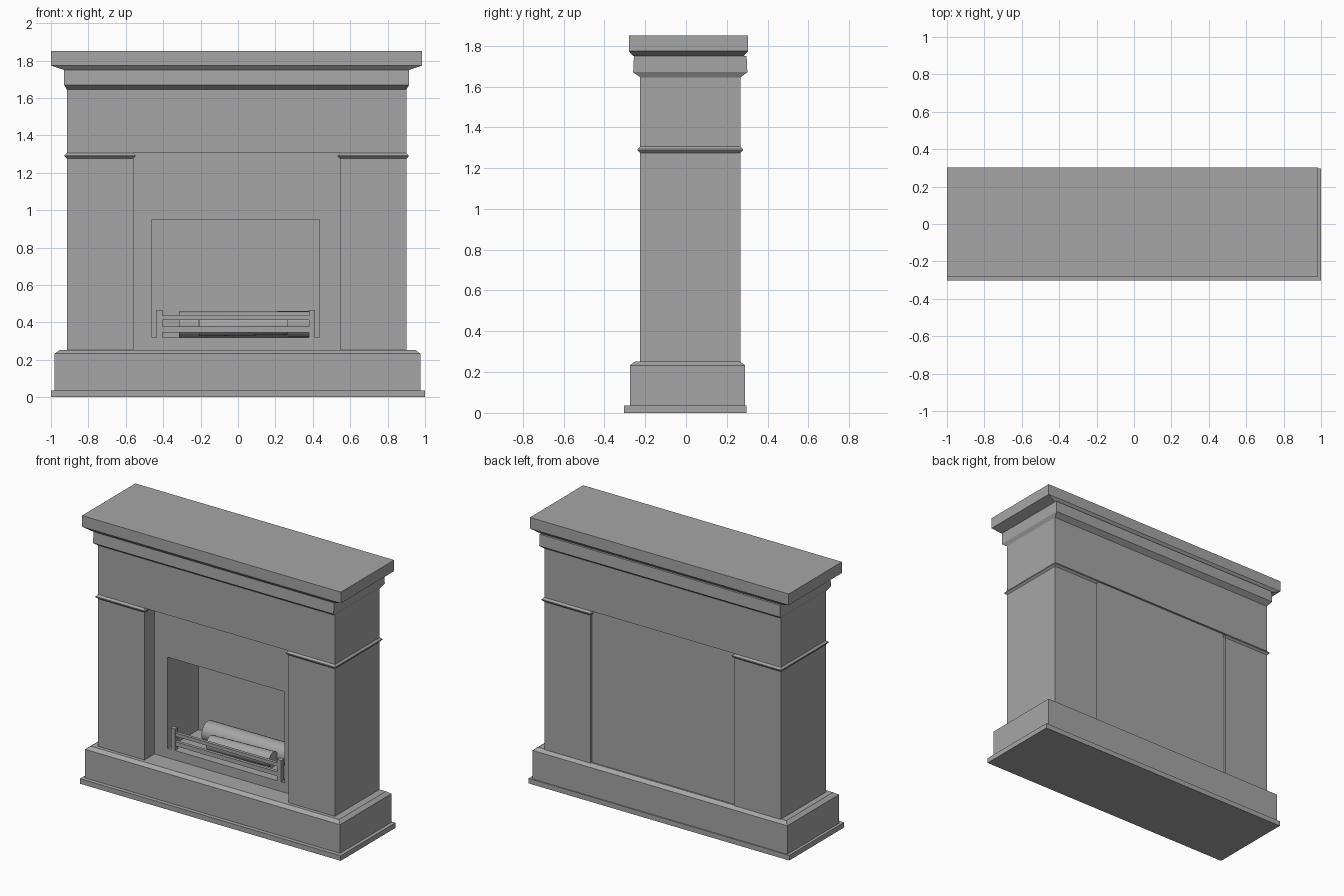
import bpy, bmesh, math
from mathutils import Vector, Matrix

if "Cube" in bpy.data.objects:
    bpy.data.objects.remove(bpy.data.objects["Cube"], do_unlink=True)

stone = bpy.data.materials.new("grey stone")
stone.use_nodes = True
GREY = (0.38, 0.38, 0.38, 1)
stone.diffuse_color = GREY
stone.node_tree.nodes["Principled BSDF"].inputs["Base Color"].default_value = GREY


def finish(name, bm):
    bmesh.ops.recalc_face_normals(bm, faces=bm.faces)
    mesh = bpy.data.meshes.new(name)
    bm.to_mesh(mesh)
    bm.free()
    mesh.materials.append(stone)
    obj = bpy.data.objects.new(name, mesh)
    bpy.context.collection.objects.link(obj)
    return obj


def stack(name, rect, steps):
    """Loft a rectangle (x0, x1, y0, y1) through (height, overhang) steps."""
    x0, x1, y0, y1 = rect
    bm = bmesh.new()
    rings = []
    for z, o in steps:
        ox, oy = o if isinstance(o, tuple) else (o, o)
        rings.append([bm.verts.new(p) for p in (
            (x0 - ox, y0 - oy, z), (x1 + ox, y0 - oy, z),
            (x1 + ox, y1 + oy, z), (x0 - ox, y1 + oy, z))])
    for a, b in zip(rings, rings[1:]):
        for i in range(4):
            j = (i + 1) % 4
            bm.faces.new((a[i], a[j], b[j], b[i]))
    bm.faces.new(rings[0])
    bm.faces.new(rings[-1])
    return finish(name, bm)


# Stepped base
stack("plinth", (-1, 1, -0.303, 0.297), [(0, 0), (0.035, 0)])
stack("base", (-0.98, 0.975, -0.275, 0.29),
      [(0.035, 0), (0.233, 0), (0.252, -0.026)])

# Pillars, each with a pointed trim at the top
FRONT, BACK = -0.225, 0.267
for side, x0, x1 in (("right", -0.915, -0.56), ("left", 0.545, 0.90)):
    stack(side + "_pillar", (x0, x1, FRONT, BACK),
          [(0.25, 0), (1.275, 0), (1.287, 0.012), (1.293, 0.012), (1.305, 0)])

# Wide lintel flaring into the cornice, and the shelf on top
stack("lintel", (-0.915, 0.90, FRONT, BACK),
      [(1.305, 0), (1.645, 0), (1.67, (0.015, 0.034)), (1.75, (0.015, 0.03))])
stack("mantel_shelf", (-1, 0.985, -0.28, 0.303),
      [(1.75, (-0.07, -0.02)), (1.773, 0), (1.85, 0)])

# Centre panel with the firebox pushed in from its front face
panel = stack("firebox_panel", (-0.56, 0.545, -0.115, 0.253),
              [(0.25, 0), (1.305, 0)])
bm = bmesh.new()
bm.from_mesh(panel.data)
bm.normal_update()
face = min(bm.faces, key=lambda f: f.normal.y)
bmesh.ops.inset_region(bm, faces=[face], thickness=0.1)
mid = face.calc_center_median()
for v in face.verts:
    v.co.x = -0.46 if v.co.x < mid.x else 0.437
    v.co.z = 0.318 if v.co.z < mid.z else 0.95
pushed = bmesh.ops.extrude_face_region(bm, geom=[face])["geom"]
for v in pushed:
    if isinstance(v, bmesh.types.BMVert):
        v.co.y = 0.225
if face.is_valid:
    bmesh.ops.delete(bm, geom=[face], context="FACES_ONLY")
bm.to_mesh(panel.data)
bm.free()

# Grate: two posts and two rails
for side, x in (("right", -0.435), ("left", 0.38)):
    stack(side + "_grate_post", (x, x + 0.032, -0.115, -0.083),
          [(0.318, 0), (0.466, 0)])
for name, z0, z1 in (("upper_grate_rail", 0.414, 0.438),
                     ("lower_grate_rail", 0.347, 0.377)):
    stack(name, (-0.41, 0.385, -0.11, -0.088), [(z0, 0), (z1, 0)])


# Logs lying in the firebox
def log(name, start, end, radius):
    a, b = Vector(start), Vector(end)
    turn = (b - a).to_track_quat("Z", "Y").to_matrix().to_4x4()
    bm = bmesh.new()
    bmesh.ops.create_cone(bm, cap_ends=True, segments=24, radius1=radius,
                          radius2=radius, depth=(b - a).length,
                          matrix=Matrix.Translation((a + b) / 2) @ turn)
    obj = finish(name, bm)
    bpy.ops.object.select_all(action="DESELECT")
    obj.select_set(True)
    bpy.context.view_layer.objects.active = obj
    bpy.ops.object.shade_smooth_by_angle(angle=math.radians(40))


log("back_log", (-0.315, 0.12, 0.388), (0.38, 0.12, 0.39), 0.07)
log("front_log", (-0.21, 0.0, 0.378), (0.265, 0.01, 0.386), 0.052)
